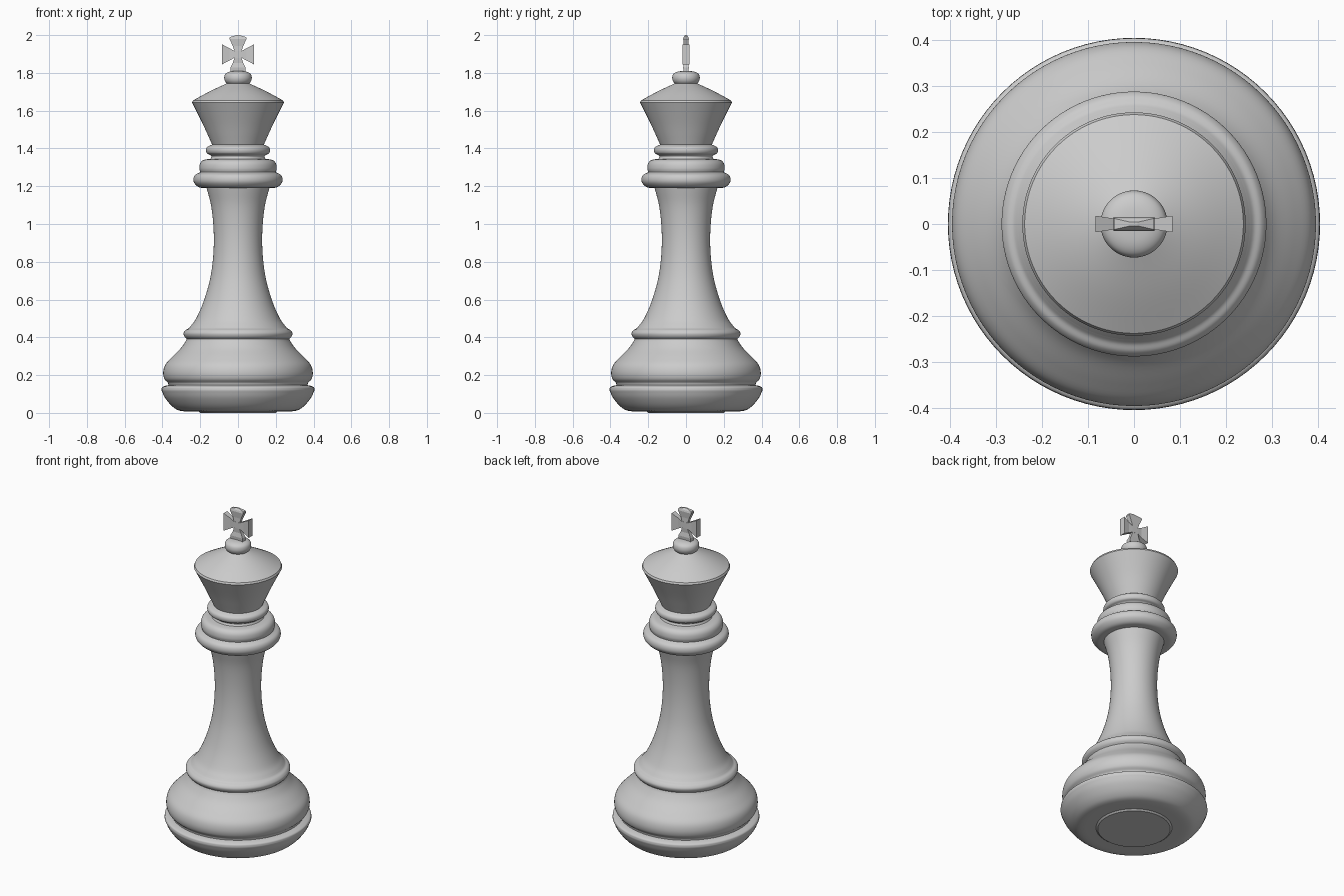
import bpy, bmesh, math
from mathutils import Vector

SIDES = 96


def finish(name, bm, smooth=True):
    bmesh.ops.remove_doubles(bm, verts=bm.verts, dist=1e-5)
    bmesh.ops.recalc_face_normals(bm, faces=bm.faces)
    mesh = bpy.data.meshes.new(name)
    bm.to_mesh(mesh)
    bm.free()
    ob = bpy.data.objects.new(name, mesh)
    bpy.context.collection.objects.link(ob)
    bpy.ops.object.select_all(action='DESELECT')
    ob.select_set(True)
    bpy.context.view_layer.objects.active = ob
    if smooth:
        bpy.ops.object.shade_smooth_by_angle(angle=math.radians(35))
    return ob


def spline(points, steps=5):
    """Catmull-Rom curve through (radius, height) points."""
    p = [Vector(q) for q in points]
    p = [2 * p[0] - p[1]] + p + [2 * p[-1] - p[-2]]
    out = []
    for a, b, c, d in zip(p, p[1:], p[2:], p[3:]):
        for i in range(steps):
            t = i / steps
            out.append(0.5 * (2 * b + (c - a) * t + (2 * a - 5 * b + 4 * c - d) * t * t
                              + (3 * b - a - 3 * c + d) * t ** 3))
    return out + [p[-2]]


def lathe(name, *runs):
    """Turn one or more smooth profile runs; sharp creases fall between runs."""
    bm = bmesh.new()
    for run in runs:
        pts = spline(run) if len(run) > 2 else [Vector(q) for q in run]
        vs = [bm.verts.new((max(q.x, 0), 0, q.y)) for q in pts]
        es = [bm.edges.new(e) for e in zip(vs, vs[1:])]
        bmesh.ops.spin(bm, geom=vs + es, cent=(0, 0, 0), axis=(0, 0, 1),
                       angle=2 * math.pi, steps=SIDES, use_duplicate=False)
    return finish(name, bm)


# Foot and wide lower body
lathe("foot",
      [(0, 0), (0.20, 0)], [(0.20, 0), (0.21, 0.008)],
      [(0.21, 0.008), (0.30, 0.01), (0.345, 0.032), (0.385, 0.078), (0.405, 0.12)],
      [(0.405, 0.12), (0.402, 0.135), (0.385, 0.143), (0.368, 0.147)])
lathe("lower_body",
      [(0.368, 0.147), (0.372, 0.16), (0.39, 0.18), (0.396, 0.215), (0.385, 0.255),
       (0.35, 0.295), (0.305, 0.34), (0.28, 0.375), (0.272, 0.392)])
lathe("lower_ring",
      [(0.272, 0.392), (0.284, 0.405), (0.288, 0.422), (0.278, 0.438), (0.262, 0.447),
       (0.252, 0.458)])

# Waisted stem
lathe("stem",
      [(0.252, 0.458), (0.222, 0.50), (0.182, 0.59), (0.15, 0.70), (0.134, 0.80),
       (0.128, 0.90), (0.131, 1.0), (0.143, 1.10), (0.166, 1.19)])

# Collar rings
lathe("collar",
      [(0.166, 1.19), (0.205, 1.194), (0.23, 1.215), (0.236, 1.238), (0.227, 1.26),
       (0.20, 1.274)],
      [(0.20, 1.274), (0.205, 1.295), (0.20, 1.322), (0.182, 1.339), (0.145, 1.345)])
lathe("neck_ring",
      [(0.145, 1.345), (0.14, 1.357), (0.15, 1.367)],
      [(0.15, 1.367), (0.165, 1.375), (0.17, 1.392), (0.163, 1.408), (0.137, 1.42)])

# Flared crown with conical top
lathe("crown",
      [(0.137, 1.42), (0.157, 1.465), (0.189, 1.535), (0.243, 1.643)],
      [(0.243, 1.643), (0.238, 1.654)],
      [(0.238, 1.654), (0.15, 1.702), (0.058, 1.745)])

# Flattened ball on top
lathe("finial_ball",
      [(0.058, 1.742), (0.069, 1.756), (0.073, 1.775), (0.066, 1.795), (0.042, 1.807),
       (0, 1.811)])

# Cross: each arm is a chain of rectangular sections (distance, half width, half depth)
side_arm = [(0, 0.018, 0.013), (0.02, 0.019, 0.013), (0.045, 0.032, 0.012), (0.084, 0.053, 0.018)]
top_arm = [(0, 0.018, 0.013), (0.02, 0.019, 0.012), (0.045, 0.028, 0.011),
           (0.082, 0.045, 0.015), (0.092, 0.043, 0.012), (0.102, 0.008, 0.004)]
low_arm = [(0, 0.018, 0.013), (0.02, 0.019, 0.012), (0.045, 0.028, 0.010),
           (0.07, 0.040, 0.015), (0.092, 0.040, 0.013)]
for name, sections, angle in (("cross_arm_right", side_arm, 0), ("cross_arm_top", top_arm, 90),
                              ("cross_arm_left", side_arm, 180), ("cross_arm_bottom", low_arm, 270)):
    bm = bmesh.new()
    ca, sa = math.cos(math.radians(angle)), math.sin(math.radians(angle))
    rings = [[bm.verts.new((d * ca - u * w * sa, v * t, 1.898 + d * sa + u * w * ca))
              for u, v in ((-1, -1), (1, -1), (1, 1), (-1, 1))] for d, w, t in sections]
    for a, b in zip(rings, rings[1:]):
        for i in range(4):
            j = (i + 1) % 4
            bm.faces.new((a[i], a[j], b[j], b[i]))
    bm.faces.new(rings[0])
    bm.faces.new(rings[-1])
    finish(name, bm, smooth=False)
